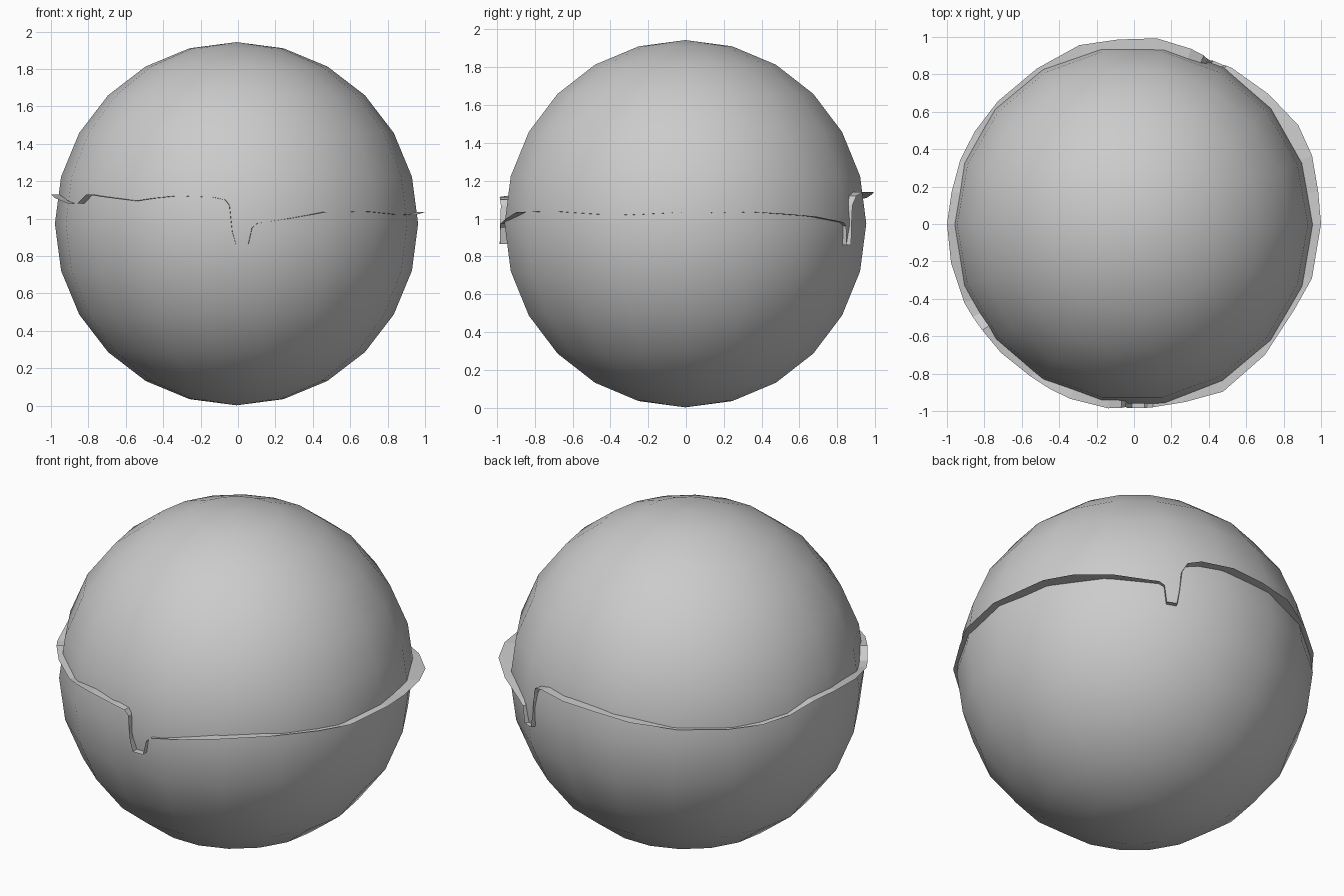
import bpy, bmesh, math

R, CX, CY, CZ = 0.971, -0.008, -0.003, 0.973

grey = bpy.data.materials.new("light_grey")
grey.diffuse_color = (0.6, 0.6, 0.6, 1)


def finish(name, bm):
    mesh = bpy.data.meshes.new(name)
    bm.to_mesh(mesh)
    bm.free()
    mesh.materials.append(grey)
    obj = bpy.data.objects.new(name, mesh)
    bpy.context.collection.objects.link(obj)
    return obj


# Ball: 18 segments by 12 rings, a corner on the x axis
SEG, RINGS = 18, 12
bm = bmesh.new()
top = bm.verts.new((CX, CY, CZ + R))
bottom = bm.verts.new((CX, CY, CZ - R))
rows = []
for i in range(1, RINGS):
    p = math.pi * i / RINGS
    rows.append([bm.verts.new((CX + R * math.sin(p) * math.cos(2 * math.pi * s / SEG),
                               CY + R * math.sin(p) * math.sin(2 * math.pi * s / SEG),
                               CZ + R * math.cos(p))) for s in range(SEG)])
for s in range(SEG):
    n = (s + 1) % SEG
    bm.faces.new((top, rows[0][s], rows[0][n]))
    bm.faces.new((bottom, rows[-1][n], rows[-1][s]))
    for a, b in zip(rows, rows[1:]):
        bm.faces.new((a[s], b[s], b[n], a[n]))
for f in bm.faces:
    f.smooth = True
finish("ball", bm)

# Seam: thin wavy sheet with two notches (azimuth in degrees, height, outer radius)
SEAM = [
    (0, 1.035, 1.0), (10, 1.03, 1.0), (21, 1.035, 1.02), (31, 1.025, 1.025), (44, 1.01, 1.0),
    (58, 0.98, 0.985), (59.8, 0.96, 0.98), (60.6, 0.86, 0.975), (64.2, 0.86, 0.97),
    (65, 0.95, 0.965), (65.8, 1.07, 0.965), (67.5, 1.12, 0.975), (72, 1.14, 0.985),
    (83, 1.14, 1.0), (95, 1.13, 0.99), (107, 1.11, 1.0), (122, 1.08, 0.98),
    (138, 1.07, 0.98), (150, 1.07, 0.985), (160, 1.09, 0.99), (170, 1.125, 0.99),
    (180, 1.13, 1.0), (192, 1.11, 1.0), (205, 1.08, 1.0), (210, 1.08, 0.995),
    (215, 1.13, 0.99), (224, 1.115, 0.99), (236, 1.095, 0.985), (243, 1.11, 0.99),
    (250, 1.122, 0.995), (262, 1.115, 0.995), (266, 1.1, 0.985), (267.3, 1.07, 0.98),
    (268.2, 0.93, 0.985), (269.3, 0.865, 0.985), (273.3, 0.865, 0.985), (274.4, 0.95, 0.985),
    (276, 0.975, 0.985), (286, 1.0, 0.99), (298, 1.035, 1.015), (315, 1.038, 0.99),
    (332, 1.022, 0.972), (343, 1.02, 0.995),
]
bm = bmesh.new()
pairs = []
for az, z, r in SEAM:
    c, s = math.cos(math.radians(az)), math.sin(math.radians(az))
    pairs.append([bm.verts.new((k * c, k * s, z)) for k in (0.9, r)])
for a, b in zip(pairs, pairs[1:] + pairs[:1]):
    bm.faces.new((a[0], a[1], b[1], b[0]))
finish("seam", bm)
